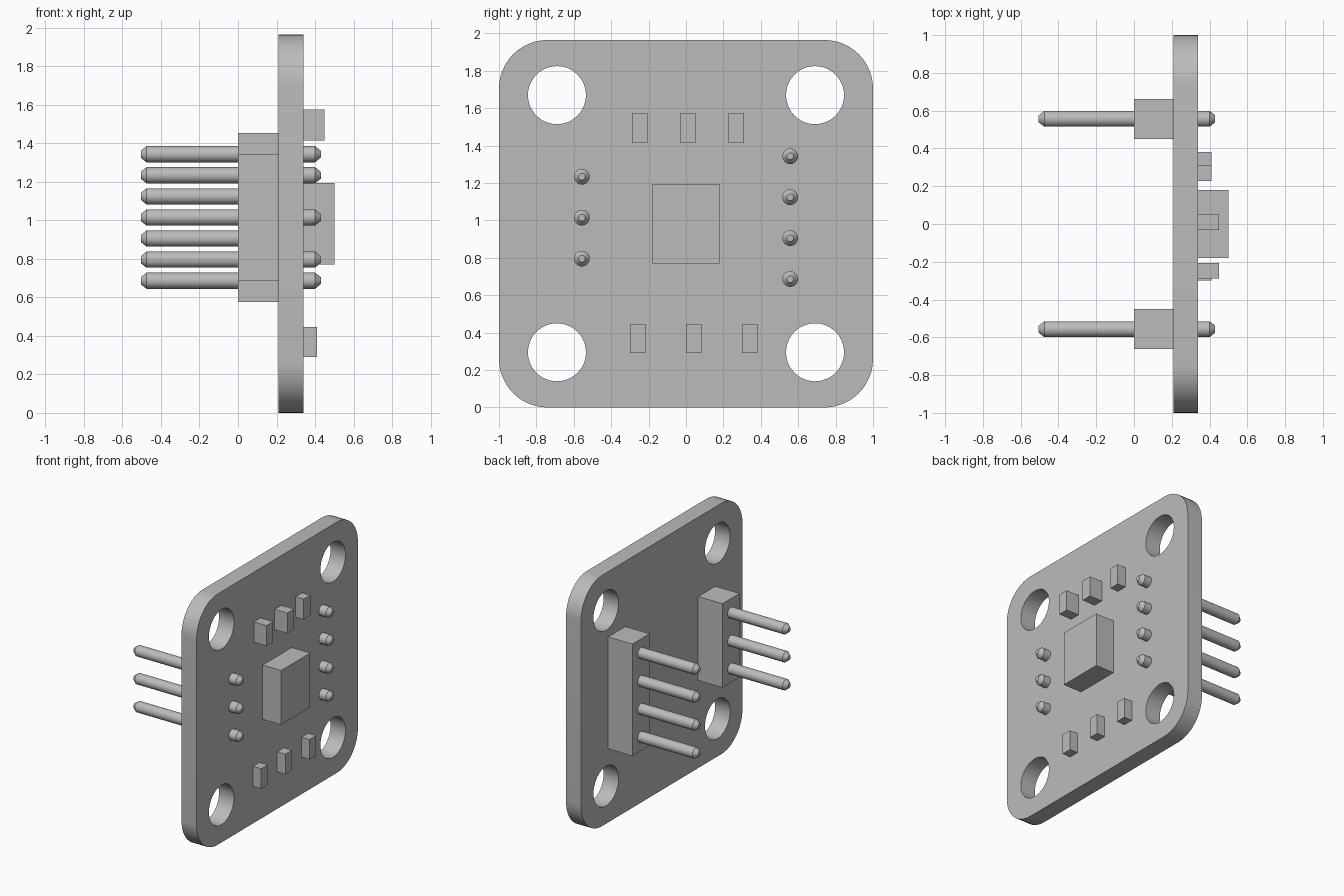
import bpy, bmesh
from math import radians, pi, cos, sin

cube = bpy.data.objects.get("Cube")
if cube:
    bpy.data.objects.remove(cube, do_unlink=True)

grey = bpy.data.materials.new("plain grey")
grey.use_nodes = True
COLOUR = (0.5, 0.5, 0.5, 1)
grey.diffuse_color = COLOUR
grey.node_tree.nodes["Principled BSDF"].inputs["Base Color"].default_value = COLOUR

BACK, FACE = 0.21, 0.34    # board thickness runs along x
HEIGHT = 1.965
MID = 1.015                # height of the header centres


def finish(name, bm):
    bmesh.ops.recalc_face_normals(bm, faces=bm.faces)
    mesh = bpy.data.meshes.new(name)
    bm.to_mesh(mesh)
    bm.free()
    mesh.materials.append(grey)
    obj = bpy.data.objects.new(name, mesh)
    bpy.context.collection.objects.link(obj)
    return obj


def smooth(obj):
    bpy.ops.object.select_all(action='DESELECT')
    obj.select_set(True)
    bpy.context.view_layer.objects.active = obj
    bpy.ops.object.shade_smooth_by_angle(angle=radians(30))


def block_mesh(x0, x1, y0, y1, z0, z1):
    bm = bmesh.new()
    bmesh.ops.create_cube(bm, size=1)
    for v in bm.verts:
        v.co = (x1 if v.co.x > 0 else x0,
                y1 if v.co.y > 0 else y0,
                z1 if v.co.z > 0 else z0)
    return bm


def block(name, *bounds):
    return finish(name, block_mesh(*bounds))


def lathe_x(name, profile, y, z, sides):
    """Solid of revolution along x from (x, radius) pairs."""
    bm = bmesh.new()
    rings = [[bm.verts.new((x, y + r * cos(2 * pi * i / sides), z + r * sin(2 * pi * i / sides)))
              for i in range(sides)] for x, r in profile]
    for a, b in zip(rings, rings[1:]):
        for i in range(sides):
            j = (i + 1) % sides
            bm.faces.new((a[i], a[j], b[j], b[i]))
    bm.faces.new(rings[0])
    bm.faces.new(rings[-1])
    return finish(name, bm)


# Board with rounded corners
bm = block_mesh(BACK, FACE, -1, 1, 0, HEIGHT)
corners = [e for e in bm.edges if abs(e.verts[0].co.x - e.verts[1].co.x) > 0.01]
bmesh.ops.bevel(bm, geom=corners, offset=0.26, segments=12, profile=0.5, affect='EDGES')
board = finish("circuit_board", bm)

# Mounting holes
cutters = []
for y in (-0.69, 0.69):
    for z in (0.295, HEIGHT - 0.295):
        cutter = lathe_x("hole_cutter", [(0, 0.155), (0.6, 0.155)], y, z, 48)
        cutter.hide_render = True
        cut = board.modifiers.new("mounting_hole", 'BOOLEAN')
        cut.operation = 'DIFFERENCE'
        cut.solver = 'EXACT'
        cut.object = cutter
        cutters.append(cutter)
bpy.context.view_layer.objects.active = board
for mod in list(board.modifiers):
    bpy.ops.object.modifier_apply(modifier=mod.name)
for cutter in cutters:
    bpy.data.objects.remove(cutter, do_unlink=True)
smooth(board)

# Pin headers: a housing and a row of chamfered pins on each side
PIN = [(-0.505, 0.018), (-0.475, 0.042), (0.4, 0.042), (0.43, 0.018)]
PITCH = 0.219
for side, y, count in (("right", -0.557, 3), ("left", 0.557, 4)):
    half = count * PITCH / 2
    block(side + "_header", 0, BACK, y - 0.106, y + 0.106, MID - half, MID + half)
    for i in range(count):
        z = MID + (i - (count - 1) / 2) * PITCH
        smooth(lathe_x(f"{side}_pin_{i + 1}", PIN, y, z, 24))

# Main chip and the small surface components
block("main_chip", FACE, 0.5, -0.18, 0.18, 0.77, 1.195)
for i, (y, top) in enumerate(((-0.248, 0.45), (0.01, 0.45), (0.268, 0.41))):
    block(f"upper_component_{i + 1}", FACE, top, y - 0.041, y + 0.041, 1.415, 1.575)
for i, y in enumerate((-0.258, 0.041, 0.341)):
    block(f"lower_component_{i + 1}", FACE, 0.41, y - 0.041, y + 0.041, 0.29, 0.447)
